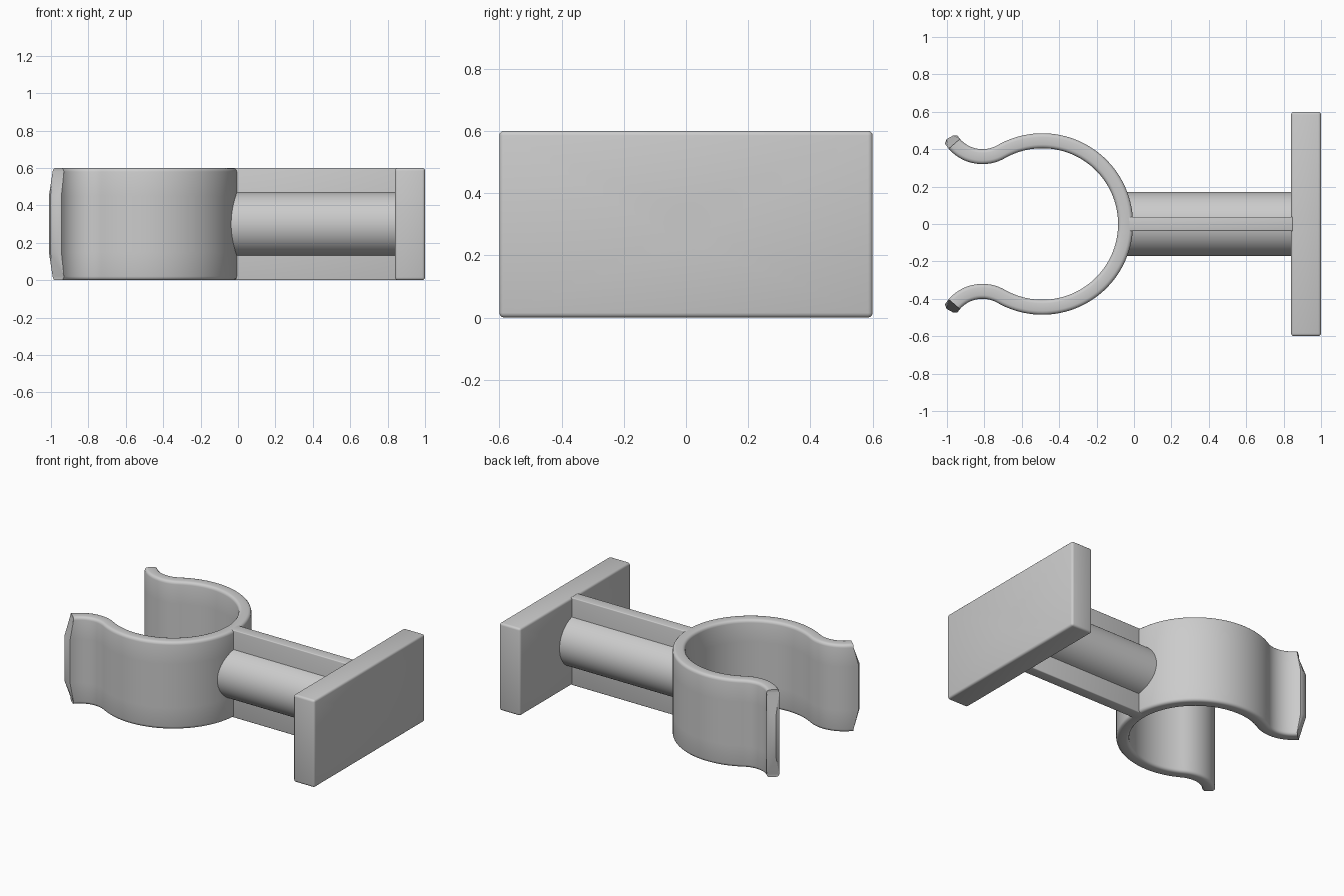
import bpy, bmesh
from math import sin, cos, radians, atan2, degrees, pi
from mathutils import Vector

if "Cube" in bpy.data.objects:
    bpy.data.objects.remove(bpy.data.objects["Cube"])

HEIGHT, MID = 0.6, 0.3
RING_X, RING_R = -0.49, 0.445      # ring axis and mid-wall radius
LIP_C, LIP_R = Vector((-0.81, 0.56)), 0.2
WALL, ROUND = 0.04, 0.02           # half wall thickness, edge rounding

grey = bpy.data.materials.new("grey plastic")
grey.use_nodes = True
grey.diffuse_color = (0.6, 0.6, 0.6, 1)
grey.node_tree.nodes["Principled BSDF"].inputs["Base Color"].default_value = (0.6, 0.6, 0.6, 1)


def make(name, bm, bevel=0):
    bmesh.ops.recalc_face_normals(bm, faces=bm.faces)
    mesh = bpy.data.meshes.new(name)
    bm.to_mesh(mesh)
    bm.free()
    ob = bpy.data.objects.new(name, mesh)
    bpy.context.collection.objects.link(ob)
    mesh.materials.append(grey)
    if bevel:
        mod = ob.modifiers.new("rounded edges", "BEVEL")
        mod.width, mod.segments = bevel, 3
    return ob


def box(name, x0, x1, half_y, bevel):
    bm = bmesh.new()
    bmesh.ops.create_cube(bm, size=1)
    for v in bm.verts:
        v.co = ((x0 + x1) / 2 + v.co.x * (x1 - x0), v.co.y * 2 * half_y, MID + v.co.z * HEIGHT)
    return make(name, bm, bevel)


def rod(name, x0, x1, radius, sides):
    bm = bmesh.new()
    bmesh.ops.create_cone(bm, cap_ends=True, segments=sides, radius1=radius,
                          radius2=radius, depth=x1 - x0)
    for v in bm.verts:
        x, y, z = v.co
        v.co = ((x0 + x1) / 2 + z, x, MID + y)
    return make(name, bm)


def clip():
    # wall section as (offset, z): outer side going up, inner side coming down
    arc = [(WALL - ROUND * (1 - sin(t)), ROUND * (1 - cos(t))) for t in (0, pi / 6, pi / 3, pi / 2)]
    up = arc + [(WALL, 0.15), (WALL, 0.45)] + [(o, HEIGHT - z) for o, z in reversed(arc)]
    section = up + [(-o, z) for o, z in reversed(up)]
    n = len(section)

    def on_ring(a, off):
        return RING_X + (RING_R + off) * cos(a), (RING_R + off) * sin(a)

    def on_lip(a, off):
        return LIP_C.x + (LIP_R - off) * cos(a), LIP_C.y + (LIP_R - off) * sin(a)

    join = atan2(LIP_C.y, LIP_C.x - RING_X)
    tip = radians(221)
    half = []
    for i in range(41):
        half.append([(*on_ring(join * i / 40, o), z) for o, z in section])
    for i in range(1, 17):
        a = join + pi + (tip - join - pi) * i / 16
        half.append([(*on_lip(a, o), z) for o, z in section])
    # pointed tip: only the middle of the height reaches further out
    for angle, narrow in ((213, 1), (209, 0.5)):
        half.append([(*on_lip(radians(angle) if 0.1 < z < 0.5 else tip,
                              o * narrow if 0.1 < z < 0.5 else o), z) for o, z in section])

    loops = [[(x, -y, z) for x, y, z in s] for s in reversed(half[1:])] + half
    bm = bmesh.new()
    rows = [[bm.verts.new(p) for p in s] for s in loops]
    for a, b in zip(rows, rows[1:]):
        for i in range(n):
            j = (i + 1) % n
            bm.faces.new((a[i], a[j], b[j], b[i]))
    for end in (rows[0], rows[-1]):
        for i in range(n // 2 - 1):
            bm.faces.new((end[i], end[i + 1], end[n - 2 - i], end[n - 1 - i]))
    bmesh.ops.remove_doubles(bm, verts=bm.verts, dist=0.0001)
    return make("clip_ring", bm)


parts = [
    clip(),
    box("mounting_plate", 0.84, 1.0, 0.6, 0.015),
    box("stem_web", -0.05, 0.85, 0.038, 0.006),
    rod("stem_barrel", -0.06, 0.85, 0.172, 64),
]

# screw hole running through the plate, stem and back of the ring
drill = rod("hole_cutter", -0.3, 1.2, 0.067, 40)
drill.hide_render = True
for ob in parts:
    mod = ob.modifiers.new("screw hole", "BOOLEAN")
    mod.operation, mod.object, mod.solver = "DIFFERENCE", drill, "EXACT"

# bake the modifiers, then discard the cutter
graph = bpy.context.evaluated_depsgraph_get()
baked = [bpy.data.meshes.new_from_object(ob.evaluated_get(graph)) for ob in parts]
for ob, mesh in zip(parts, baked):
    ob.modifiers.clear()
    ob.data = mesh
bpy.data.objects.remove(drill)

bpy.ops.object.select_all(action="DESELECT")
for ob in parts:
    ob.select_set(True)
bpy.context.view_layer.objects.active = parts[0]
bpy.ops.object.shade_smooth_by_angle(angle=radians(32))
